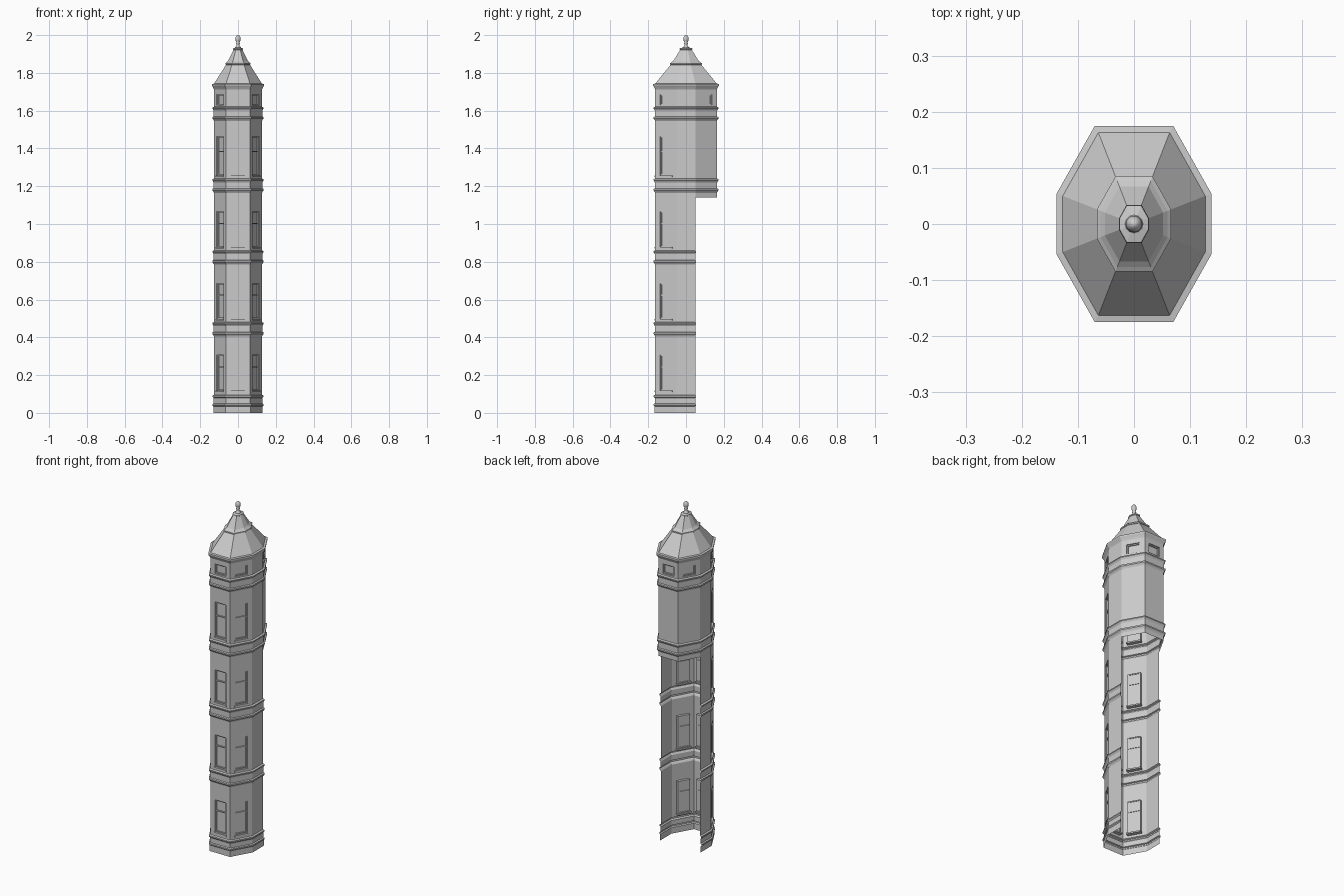
import bpy, bmesh, math
from mathutils import Vector

cube = bpy.data.objects.get("Cube")
if cube:
    bpy.data.objects.remove(cube, do_unlink=True)

stone = bpy.data.materials.new("grey_stone")
stone.use_nodes = True
grey = (0.6, 0.6, 0.6, 1)
stone.diffuse_color = grey
stone.node_tree.nodes["Principled BSDF"].inputs["Base Color"].default_value = grey

UP = Vector((0, 0, 1))
FULL_FROM = 1.14      # below this height the tower is open at the back
STOREY = 0.38


def make_object(name, bm, smooth=False):
    bmesh.ops.remove_doubles(bm, verts=bm.verts, dist=0.00001)
    mesh = bpy.data.meshes.new(name)
    bm.to_mesh(mesh)
    bm.free()
    mesh.materials.append(stone)
    ob = bpy.data.objects.new(name, mesh)
    bpy.context.collection.objects.link(ob)
    if smooth:
        for p in mesh.polygons:
            p.use_smooth = True
    return ob


def octagon(offset=0.0, scale=1.0):
    """Stretched octagon, counter-clockwise, starting at the right end of the front."""
    fx, fy = 0.0635 + 0.577 * offset, 0.163 + offset
    sx, sy = 0.127 + offset, 0.05 + 0.268 * offset
    pts = [(fx, -fy), (sx, -sy), (sx, sy), (fx, fy),
           (-fx, fy), (-sx, sy), (-sx, -sy), (-fx, -fy)]
    return [Vector((x * scale, y * scale, 0)) for x, y in pts]


FRONT, DIAG_FRONT, DIAG_BACK, BACK = 7, (0, 6), (2, 4), 3
BACK_FACES = (2, 3, 4)


def quad(bm, *pts):
    bm.faces.new([bm.verts.new(p) for p in pts])


def box(bm, mid, along, out, u, z, d):
    """Box in wall coordinates: u along the wall, z up, d outwards."""
    verts = [bm.verts.new(mid + along * a + UP * b + out * c)
             for a in u for b in z for c in d]
    for f in ((0, 1, 3, 2), (4, 6, 7, 5), (0, 4, 5, 1),
              (2, 3, 7, 6), (0, 2, 6, 4), (1, 5, 7, 3)):
        bm.faces.new([verts[i] for i in f])


def window_wall(bm, trim, a, b, z0, z1, w0, w1, rail):
    """Wall panel with a recessed window between heights w0 and w1."""
    mid, along = (a + b) / 2, (b - a).normalized()
    out = along.cross(UP)
    half, wide, deep = (b - a).length / 2, 0.036, 0.012

    def at(u, z, d=0):
        return mid + along * u + UP * z + out * d

    def panel(u0, u1, l, h, d=0):
        quad(bm, at(u0, l, d), at(u1, l, d), at(u1, h, d), at(u0, h, d))

    panel(-half, -wide, z0, z1)
    panel(wide, half, z0, z1)
    panel(-wide, wide, z0, w0)
    panel(-wide, wide, w1, z1)
    # reveals
    rim = [(-wide, w0), (wide, w0), (wide, w1), (-wide, w1)]
    for p, q in zip(rim, rim[1:] + rim[:1]):
        quad(bm, at(*p), at(*q), at(*q, -deep), at(*p, -deep))
    panel(-wide, wide, w0, w1, -deep)
    # sash frame: stiles, head and bottom rail
    t, face = 0.006, (-deep - 0.003, -0.006)
    for s in (-1, 1):
        box(trim, mid, along, out, sorted((s * wide, s * (wide - t))), (w0, w1), face)
    inner = (t - wide, wide - t)
    for low in (w0, w1 - t):
        box(trim, mid, along, out, inner, (low, low + t), face)
    if rail:
        box(trim, mid, along, out, inner, (rail - t, rail), face)
        box(trim, mid, along, out, (-wide - 0.004, wide + 0.004),
            (w0 - 0.008, w0), (-0.022, 0.005))


# Height and projection of the walls, plinth, storey bands and eave
profile = [(0, .004), (.035, .004), (.04, .009), (.047, .009), (.05, .002),
           (.078, .002), (.085, .008), (.092, .008), (.096, 0)]
band = [(.405, 0), (.412, .004), (.418, .009), (.426, .009), (.429, .002),
        (.46, .002), (.467, .006), (.471, .009), (.477, .009), (.481, 0)]
for k in range(4):
    if k == 2:
        band_start = len(profile)
        profile.append((FULL_FROM, 0))
    profile += [(z + k * STOREY, o) for z, o in band]
profile += [(1.712, 0), (1.722, .005), (1.733, .0115), (1.741, .0115), (1.743, 0)]

walls, trim = bmesh.new(), bmesh.new()
for (z0, o0), (z1, o1) in zip(profile, profile[1:]):
    low, high = octagon(o0), octagon(o1)
    for i in range(8):
        if i in BACK_FACES and z0 < FULL_FROM - 0.001:
            continue
        j = (i + 1) % 8
        plain = o0 == o1 == 0
        facing_front = i == FRONT or i in DIAG_FRONT
        if plain and z0 > 1.6 and i not in (1, 5):
            # small attic windows
            window_wall(walls, trim, low[i], low[j], z0, z1, 1.63, 1.685, None)
        elif plain and z1 - z0 > 0.2 and facing_front:
            # tall sash windows
            w0 = 0.118 + STOREY * round((z0 - 0.1) / STOREY)
            tall = 0.205 if z0 > 1.2 else 0.188
            window_wall(walls, trim, low[i], low[j], z0, z1, w0, w0 + tall, w0 + 0.128)
        else:
            quad(walls, low[i] + UP * z0, low[j] + UP * z0,
                 high[j] + UP * z1, high[i] + UP * z1)
make_object("tower_walls", walls)
make_object("window_frames", trim)

# Faceted roof with a raised collar part way up
roof = bmesh.new()
steps = [(1.743, 1), (1.843, .50), (1.844, .52), (1.851, .52), (1.856, .47),
         (1.864, .41), (1.922, .19), (1.924, .21), (1.93, .2), (1.934, .1)]
rings = [[roof.verts.new(p + UP * z) for p in octagon(0, s)] for z, s in steps]
for r, s in zip(rings, rings[1:]):
    for i in range(8):
        j = (i + 1) % 8
        roof.faces.new((r[i], r[j], s[j], s[i]))
roof.faces.new(rings[-1])
make_object("roof", roof)

# Turned finial
finial = bmesh.new()
shape = [(.016, 1.93), (.016, 1.936), (.009, 1.942), (.008, 1.952), (.012, 1.956),
         (.008, 1.961), (.013, 1.971), (.0145, 1.98), (.012, 1.99), (.006, 1.998), (0, 2)]
pts = [finial.verts.new((r, 0, z)) for r, z in shape]
edges = [finial.edges.new(e) for e in zip(pts, pts[1:])]
bmesh.ops.spin(finial, geom=pts + edges, cent=(0, 0, 0), axis=(0, 0, 1),
               angle=math.tau, steps=12)
bmesh.ops.remove_doubles(finial, verts=finial.verts, dist=0.00001)
bmesh.ops.recalc_face_normals(finial, faces=finial.faces)
make_object("finial", finial, smooth=True)
